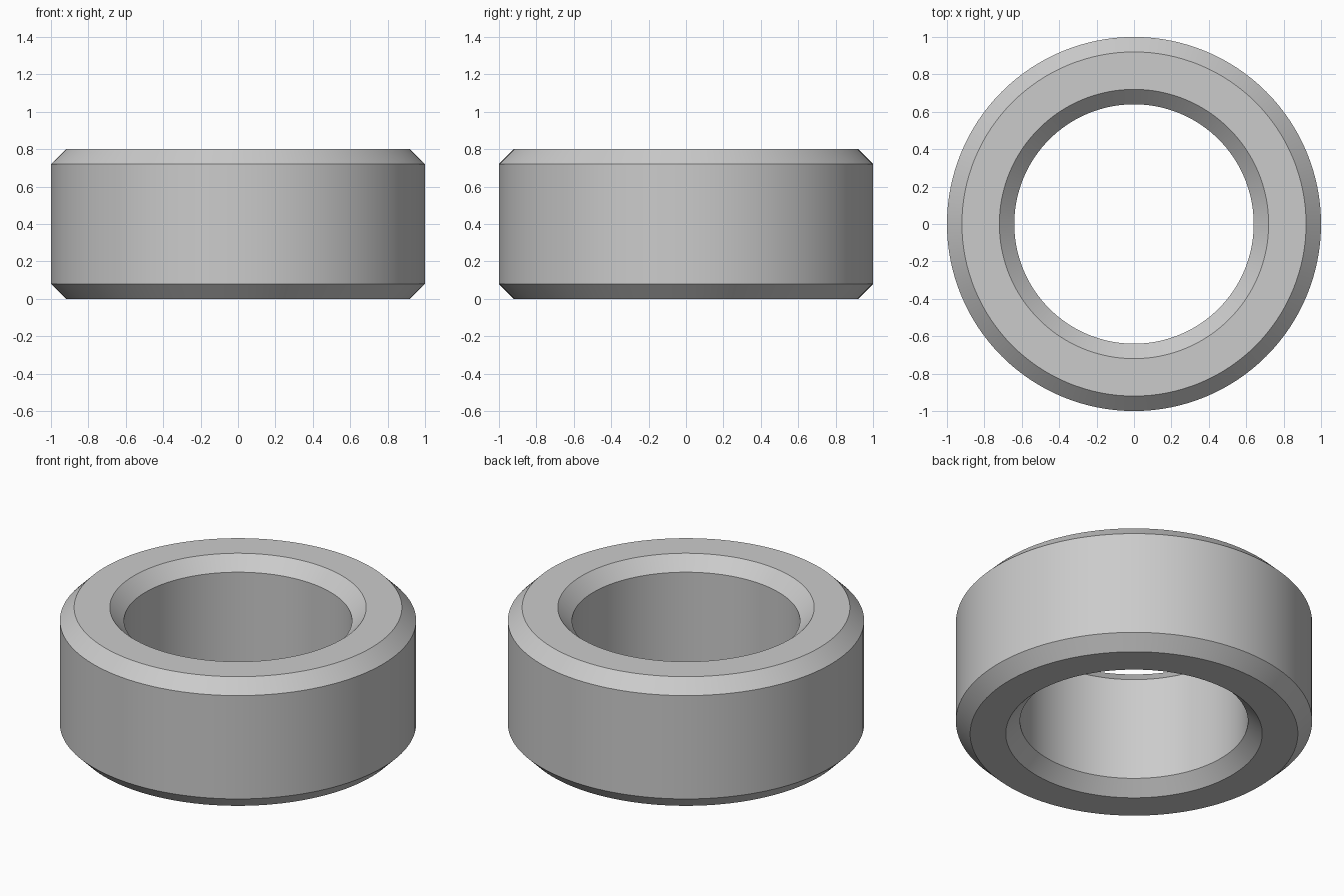
import bpy
import bmesh
import math

cube = bpy.data.objects.get("Cube")
if cube:
    bpy.data.objects.remove(cube, do_unlink=True)

OUTER, INNER, HEIGHT, CHAMFER = 1.0, 0.64, 0.8, 0.08
SEGMENTS = 128

# Plain grey material
GREY = (0.6, 0.6, 0.6, 1.0)
grey = bpy.data.materials.new("plain grey")
grey.use_nodes = True
grey.diffuse_color = GREY
grey.node_tree.nodes["Principled BSDF"].inputs["Base Color"].default_value = GREY

# Chamfered cross-section, counter-clockwise in radius and height
profile = [
    (INNER + CHAMFER, 0), (OUTER - CHAMFER, 0),
    (OUTER, CHAMFER), (OUTER, HEIGHT - CHAMFER),
    (OUTER - CHAMFER, HEIGHT), (INNER + CHAMFER, HEIGHT),
    (INNER, HEIGHT - CHAMFER), (INNER, CHAMFER),
]

# Spin the cross-section into a ring
bm = bmesh.new()
verts = [bm.verts.new((r, 0, z)) for r, z in profile]
edges = [bm.edges.new((v, verts[(i + 1) % len(verts)])) for i, v in enumerate(verts)]
bmesh.ops.spin(bm, geom=verts + edges, cent=(0, 0, 0), axis=(0, 0, 1),
               angle=math.tau, steps=SEGMENTS, use_merge=True)
bmesh.ops.remove_doubles(bm, verts=bm.verts[:], dist=0.0001)
bmesh.ops.recalc_face_normals(bm, faces=bm.faces[:])
mesh = bpy.data.meshes.new("ring")
bm.to_mesh(mesh)
bm.free()
mesh.materials.append(grey)
ring = bpy.data.objects.new("chamfered_ring", mesh)
bpy.context.collection.objects.link(ring)

# Smooth round walls, sharp chamfer edges
bpy.ops.object.select_all(action="DESELECT")
ring.select_set(True)
bpy.context.view_layer.objects.active = ring
bpy.ops.object.shade_smooth_by_angle(angle=math.radians(30))
